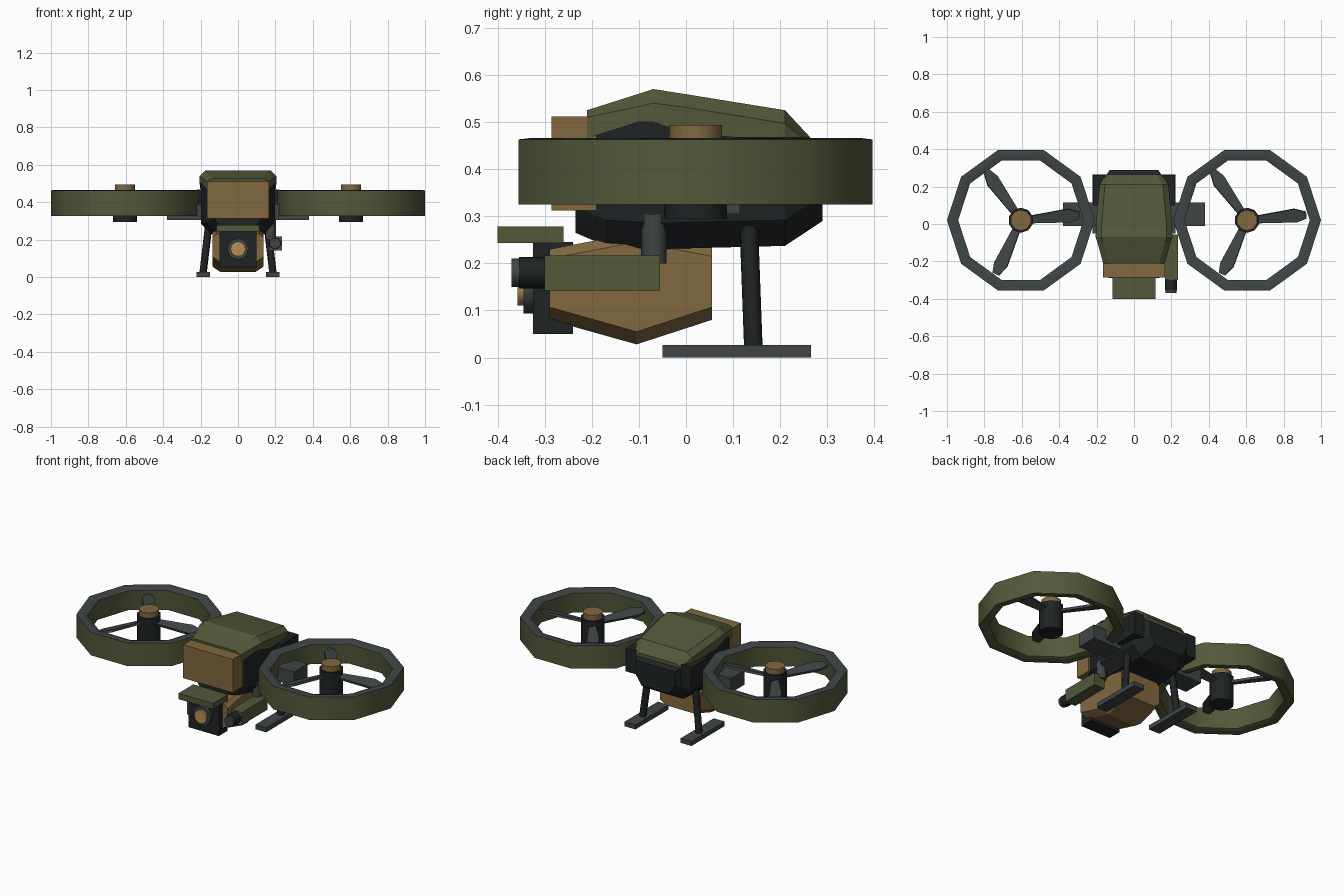
import bpy, bmesh, math
from mathutils import Vector, Matrix

if "Cube" in bpy.data.objects:
    bpy.data.objects.remove(bpy.data.objects["Cube"])


def material(name, rgb):
    m = bpy.data.materials.new(name)
    m.diffuse_color = (*rgb, 1)
    m.use_nodes = True
    m.node_tree.nodes["Principled BSDF"].inputs["Base Color"].default_value = m.diffuse_color
    return m


GREEN = material("olive", (0.085, 0.098, 0.042))
TAN = material("tan", (0.22, 0.14, 0.05))
DARK = material("black", (0.014, 0.017, 0.018))
GREY = material("dark_grey", (0.05, 0.06, 0.06))
LENS = material("amber", (0.5, 0.28, 0.09))


def finish(name, bm, *mats):
    bmesh.ops.recalc_face_normals(bm, faces=bm.faces)
    me = bpy.data.meshes.new(name)
    bm.to_mesh(me)
    bm.free()
    ob = bpy.data.objects.new(name, me)
    bpy.context.collection.objects.link(ob)
    for m in mats:
        me.materials.append(m)
    return ob


def smooth(ob, deg=45):
    bpy.ops.object.select_all(action='DESELECT')
    ob.select_set(True)
    bpy.context.view_layer.objects.active = ob
    bpy.ops.object.shade_smooth_by_angle(angle=math.radians(deg))


def box(name, x, y, z, mat):
    bm = bmesh.new()
    bmesh.ops.create_cube(bm, size=1)
    for v in bm.verts:
        v.co = [(a + b) / 2 + c * (b - a) for (a, b), c in zip((x, y, z), v.co)]
    return finish(name, bm, mat)


def rod(name, a, b, r, mat, sides=10):
    a, b = Vector(a), Vector(b)
    bm = bmesh.new()
    bmesh.ops.create_cone(bm, cap_ends=True, segments=sides, radius1=r, radius2=r, depth=(b - a).length)
    rot = Vector((0, 0, 1)).rotation_difference(b - a).to_matrix().to_4x4()
    bmesh.ops.transform(bm, matrix=Matrix.Translation((a + b) / 2) @ rot, verts=bm.verts)
    ob = finish(name, bm, mat)
    smooth(ob, 50)
    return ob


def loft(name, sections, mat):
    # each section: y, then half outline (x, z) from bottom to top, mirrored in x
    bm = bmesh.new()
    rings = []
    for y, pts in sections:
        full = pts + [(-x, z) for x, z in reversed(pts)]
        rings.append([bm.verts.new((x, y, z)) for x, z in full])
    n = len(rings[0])
    for r, s in zip(rings, rings[1:]):
        for i in range(n):
            bm.faces.new((r[i], r[(i + 1) % n], s[(i + 1) % n], s[i]))
    bm.faces.new(rings[0])
    bm.faces.new(rings[-1])
    return finish(name, bm, mat)


# dark lower hull: y, half width, bottom, top
loft("hull", [(y, [(w * 0.72, b), (w, b + 0.055), (w, t)]) for y, w, b, t in (
    (-0.235, 0.13, 0.265, 0.44), (-0.17, 0.165, 0.237, 0.50), (-0.07, 0.197, 0.23, 0.515),
    (0.21, 0.18, 0.237, 0.48), (0.29, 0.13, 0.29, 0.43))], DARK)

# armoured top shell: y, half width, lower rim, shoulder, top
loft("top_shell", [(y, [(w, lo), (w, mid), (w - 0.03, top)]) for y, w, lo, mid, top in (
    (-0.21, 0.165, 0.465, 0.51, 0.525), (-0.10, 0.195, 0.50, 0.533, 0.56),
    (-0.07, 0.205, 0.50, 0.54, 0.57), (0.0, 0.203, 0.475, 0.531, 0.559),
    (0.21, 0.185, 0.46, 0.497, 0.525), (0.265, 0.15, 0.44, 0.452, 0.466))], GREEN)

# front pack and visor
box("front_pack", (-0.165, 0.165), (-0.285, -0.19), (0.312, 0.512), TAN)
box("visor", (-0.115, 0.115), (-0.4, -0.26), (0.243, 0.278), GREEN)

# sensor head under the hull
loft("sensor_head", [(y, [(0.095, b), (0.135, b + 0.027), (0.135, t - 0.02), (0.115, t)]) for y, b, t in (
    (-0.29, 0.08, 0.23), (-0.105, 0.028, 0.265), (0.055, 0.08, 0.235))], TAN)
box("sensor_frame", (-0.1, 0.1), (-0.325, -0.24), (0.05, 0.245), DARK)
rod("neck", (0, -0.11, 0.2), (0, -0.11, 0.3), 0.065, GREY, 8)
rod("lens_ring", (0, -0.345, 0.15), (0, -0.31, 0.15), 0.056, GREY, 12)
rod("lens", (0, -0.358, 0.15), (0, -0.33, 0.15), 0.04, LENS, 12)

# side-mounted launcher
box("launcher_body", (0.165, 0.235), (-0.3, -0.055), (0.142, 0.217), GREEN)
rod("launcher_barrel", (0.198, -0.355, 0.18), (0.198, -0.28, 0.18), 0.033, DARK)
rod("launcher_muzzle", (0.198, -0.37, 0.18), (0.198, -0.35, 0.18), 0.03, GREY)
rod("launcher_mount", (0.175, -0.068, 0.2), (0.175, -0.068, 0.305), 0.027, GREY, 8)


def duct(name, cx, cy):
    # ten-sided ring with a grey upper lip
    bm = bmesh.new()
    prof = [(0.395, 0.325), (0.395, 0.463), (0.368, 0.466), (0.335, 0.455), (0.342, 0.335), (0.365, 0.325)]
    rings = []
    for i in range(10):
        a = math.tau * i / 10
        rings.append([bm.verts.new((cx + r * math.cos(a), cy + r * math.sin(a), z)) for r, z in prof])
    n = len(prof)
    for i in range(10):
        r, s = rings[i], rings[(i + 1) % 10]
        for j in range(n):
            f = bm.faces.new((r[j], s[j], s[(j + 1) % n], r[(j + 1) % n]))
            f.material_index = 1 if j in (1, 2) else 0
    smooth(finish(name, bm, GREEN, GREY), 40)


def blade(name, cx, cy, ang):
    # pitched flat blade: radius, front edge, rear edge
    bm = bmesh.new()
    outline = [(0.05, -0.02), (0.265, -0.034), (0.318, -0.018), (0.318, 0.018), (0.255, 0.04), (0.05, 0.02)]
    vs = [bm.verts.new((x, y, -0.007)) for x, y in outline]
    f = bm.faces.new(vs)
    ext = bmesh.ops.extrude_face_region(bm, geom=[f])["geom"]
    bmesh.ops.translate(bm, vec=(0, 0, 0.014), verts=[g for g in ext if isinstance(g, bmesh.types.BMVert)])
    m = (Matrix.Translation((cx, cy, 0.425)) @ Matrix.Rotation(ang, 4, 'Z') @ Matrix.Rotation(math.radians(14), 4, 'X'))
    bmesh.ops.transform(bm, matrix=m, verts=bm.verts)
    finish(name, bm, GREY)


CY = 0.02
for side, s in (("left", -1), ("right", 1)):
    cx = s * 0.605
    # rotor
    duct(side + "_duct", cx, CY)
    rod(side + "_motor", (cx, CY, 0.295), (cx, CY, 0.462), 0.067, DARK)
    rod(side + "_motor_cap", (cx, CY, 0.46), (cx, CY, 0.494), 0.056, TAN)
    for k in range(3):
        blade(f"{side}_blade_{k + 1}", cx, CY, math.radians(5 + 120 * k))

    # support arm and hull side block
    def span(a, b):
        return tuple(sorted((s * a, s * b)))
    box(side + "_arm", span(0.15, 0.38), (-0.012, 0.115), (0.305, 0.39), GREY)
    box(side + "_side_block", span(0.15, 0.218), (0.1, 0.262), (0.33, 0.468), DARK)
    # landing gear
    rod(side + "_strut", (s * 0.155, 0.133, 0.29), (s * 0.187, 0.143, 0.02), 0.02, DARK, 8)
    box(side + "_skid", span(0.15, 0.222), (-0.05, 0.265), (0, 0.027), GREY)
